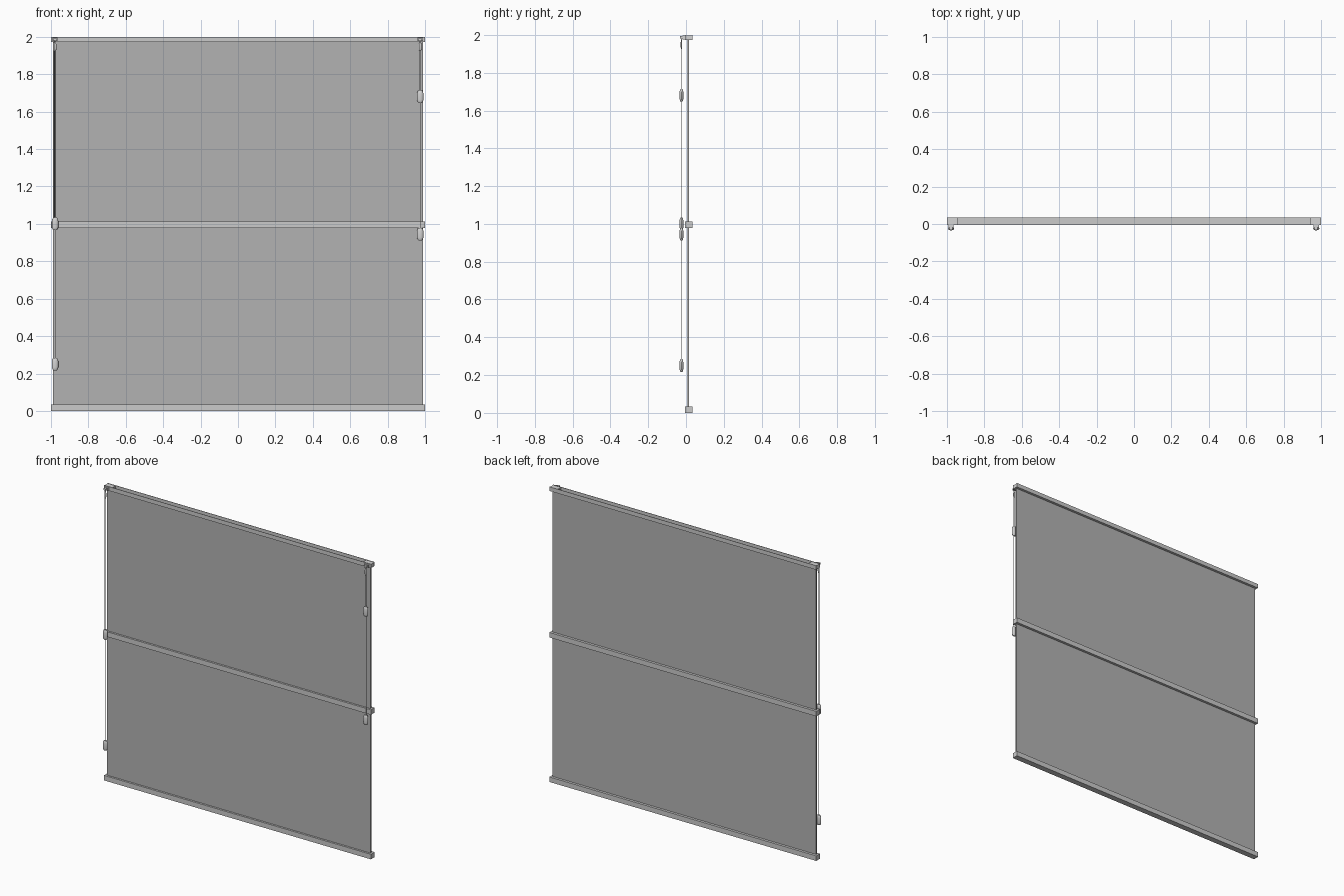
import bpy, bmesh, math

if "Cube" in bpy.data.objects:
    bpy.data.objects.remove(bpy.data.objects["Cube"])


def material(name, v):
    m = bpy.data.materials.new(name)
    m.diffuse_color = (v, v, v, 1)
    m.use_nodes = True
    m.node_tree.nodes["Principled BSDF"].inputs["Base Color"].default_value = m.diffuse_color
    return m


RAIL = material("rail grey", 0.60)
FABRIC = material("fabric grey", 0.45)
FITTING = material("fitting light grey", 0.66)
CORD = material("cord grey", 0.60)


def finish(name, bm, mat, smooth=False):
    bmesh.ops.recalc_face_normals(bm, faces=bm.faces)
    me = bpy.data.meshes.new(name)
    bm.to_mesh(me)
    bm.free()
    me.materials.append(mat)
    ob = bpy.data.objects.new(name, me)
    bpy.context.collection.objects.link(ob)
    if smooth:
        bpy.ops.object.select_all(action='DESELECT')
        ob.select_set(True)
        bpy.context.view_layer.objects.active = ob
        bpy.ops.object.shade_smooth_by_angle(angle=math.radians(40))
    return ob


def box(name, x, y, z, mat):
    bm = bmesh.new()
    bmesh.ops.create_cube(bm, size=1)
    for v in bm.verts:
        for i, (a, b) in enumerate((x, y, z)):
            v.co[i] = a if v.co[i] < 0 else b
    return finish(name, bm, mat)


def extrude_x(name, profile, x0, x1, mat):
    """Extrude a closed (y, z) profile along x."""
    bm = bmesh.new()
    f = bm.faces.new([bm.verts.new((x0, y, z)) for y, z in profile])
    r = bmesh.ops.extrude_face_region(bm, geom=[f])
    for v in r["geom"]:
        if isinstance(v, bmesh.types.BMVert):
            v.co.x = x1
    return finish(name, bm, mat)


def lathe(name, x, y, rings, mat, sides=12, flat=1.0):
    """Stack of rings (radius, z), squashed in y by flat."""
    bm = bmesh.new()
    loops = [[bm.verts.new((x + r * math.cos(2 * math.pi * i / sides),
                            y + flat * r * math.sin(2 * math.pi * i / sides), z))
              for i in range(sides)] for r, z in rings]
    for a, b in zip(loops, loops[1:]):
        for i in range(sides):
            j = (i + 1) % sides
            bm.faces.new((a[i], a[j], b[j], b[i]))
    bm.faces.new(loops[0])
    bm.faces.new(loops[-1])
    return finish(name, bm, mat, True)


Y0, Y1 = -0.006, 0.034
T = 0.003


def channel(z0, z1, up):
    """U-shaped rail section, open at the top or at the bottom."""
    base, lip = (z0, z1) if up else (z1, z0)
    inner = base + (T if up else -T)
    return [(Y0, base), (Y1, base), (Y1, lip), (Y1 - T, lip),
            (Y1 - T, inner), (Y0 + T, inner), (Y0 + T, lip), (Y0, lip)]


# Rails
extrude_x("head_rail", channel(1.972, 2.0, True), -1, 1, RAIL)
box("middle_rail", (-1, 1), (Y0, Y1), (0.979, 1.013), RAIL)
box("bottom_rail", (-1, 1), (Y0, Y1), (0.0, 0.034), RAIL)

# Fabric panels
box("upper_fabric", (-0.988, 0.988), (0.007, 0.017), (1.013, 1.974), FABRIC)
box("lower_fabric", (-0.988, 0.988), (0.007, 0.017), (0.034, 0.979), FABRIC)

YC = -0.024
for side, x, ends in (("left", -0.978, (1.03, 0.28)), ("right", 0.974, (1.71, 0.975))):
    s = 1 if x > 0 else -1
    # End block in the head rail and cord lock in front of it
    box(side + "_end_block", sorted((s * 0.94, s * 0.999)), (Y0 + T, Y1 - T), (1.975, 1.998), FITTING)
    box(side + "_cord_guide", (x - 0.014, x + 0.014), (-0.018, Y0), (1.977, 1.996), FITTING)
    box(side + "_cord_guide_tip", (x - 0.008, x + 0.008), (-0.032, -0.018), (1.98, 1.993), FITTING)
    # Small bell under the guide
    lathe(side + "_cord_bell", x, YC, [(0.003, 1.975), (0.007, 1.96), (0.007, 1.935), (0.004, 1.925)],
          FITTING, 10, 0.6)
    # Two cords, each ending in a flat tassel
    for k, top in enumerate(ends):
        cx = x + (k - 0.5) * 0.006
        lathe(f"{side}_cord_{k + 1}", cx, YC, [(0.0016, top - 0.01), (0.0016, 1.98)], CORD, 6)
        lathe(f"{side}_tassel_{k + 1}", x, YC,
              [(0.010, top + 0.004), (0.015, top - 0.004), (0.017, top - 0.014),
               (0.017, top - 0.048), (0.014, top - 0.058), (0.009, top - 0.063)], FITTING, 14, 0.6)
